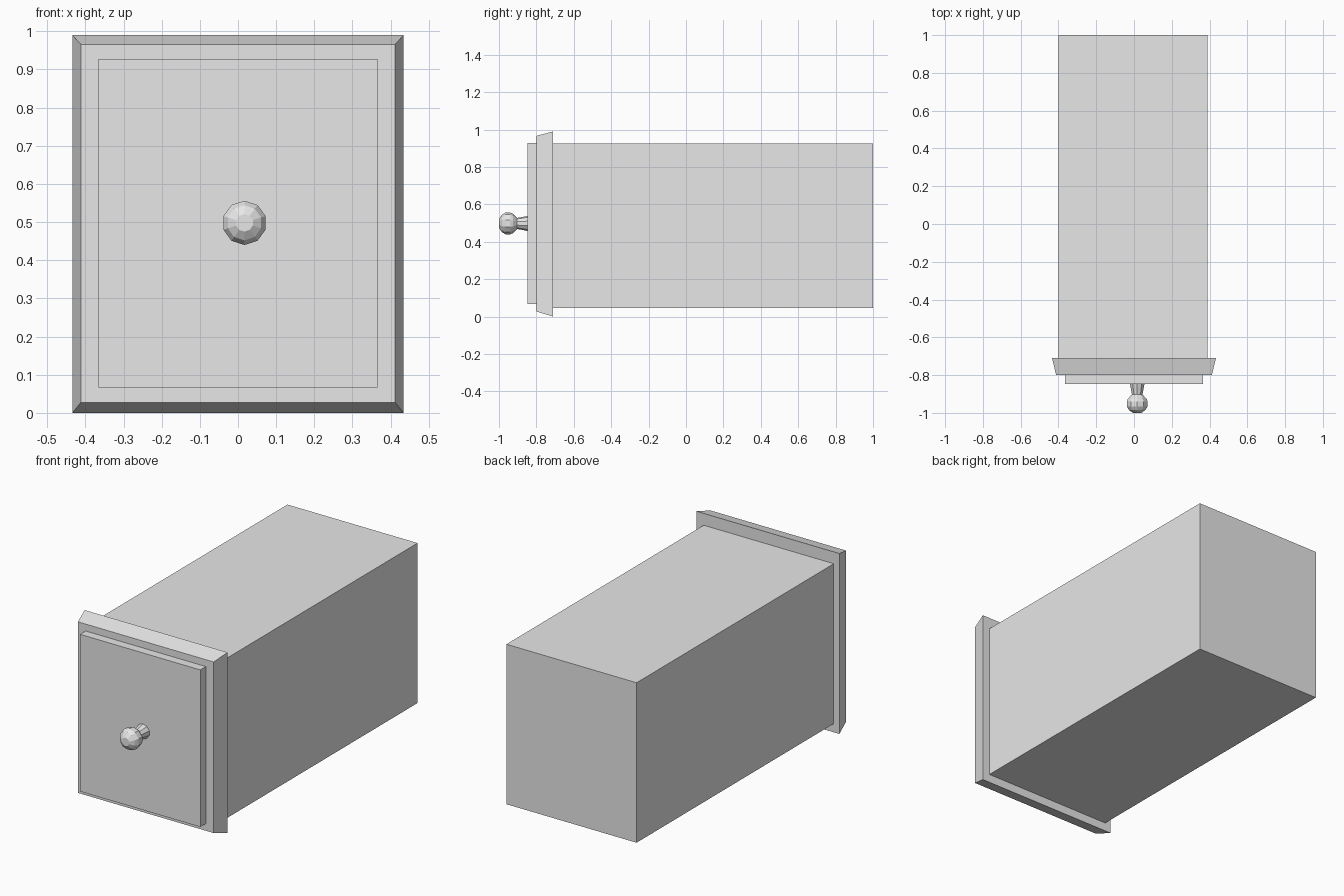
import bpy, bmesh, math

cube = bpy.data.objects.get("Cube")
if cube:
    bpy.data.objects.remove(cube, do_unlink=True)

GREY = (0.8, 0.8, 0.8, 1.0)
mat = bpy.data.materials.new("plain grey")
mat.use_nodes = True
mat.diffuse_color = GREY
mat.node_tree.nodes["Principled BSDF"].inputs["Base Color"].default_value = GREY


def loft(name, rings):
    """Skin a list of equally long vertex rings and cap both ends."""
    bm = bmesh.new()
    loops = [[bm.verts.new(p) for p in ring] for ring in rings]
    for a, b in zip(loops, loops[1:]):
        for i in range(len(a)):
            j = (i + 1) % len(a)
            bm.faces.new((a[i], a[j], b[j], b[i]))
    bm.faces.new(loops[0])
    bm.faces.new(loops[-1])
    bmesh.ops.recalc_face_normals(bm, faces=bm.faces)
    mesh = bpy.data.meshes.new(name)
    bm.to_mesh(mesh)
    bm.free()
    mesh.materials.append(mat)
    obj = bpy.data.objects.new(name, mesh)
    bpy.context.collection.objects.link(obj)
    return obj


def rect(y, x0, x1, z0, z1):
    return [(x0, y, z0), (x1, y, z0), (x1, y, z1), (x0, y, z1)]


def circle(y, r, cx=0.017, cz=0.498, sides=10):
    angles = [math.pi / 2 + 2 * math.pi * i / sides for i in range(sides)]
    return [(cx + r * math.cos(a), y, cz + r * math.sin(a)) for a in angles]


# Long closed drawer body
loft("drawer_box", [rect(-0.71, -0.4, 0.39, 0.047, 0.925),
                    rect(1.0, -0.4, 0.39, 0.047, 0.925)])

# Front board with bevelled rim
loft("front_board", [rect(-0.71, -0.434, 0.434, 0.0, 0.99),
                     rect(-0.80, -0.412, 0.412, 0.027, 0.966)])

# Raised panel on the board
loft("raised_panel", [rect(-0.80, -0.365, 0.365, 0.066, 0.928),
                      rect(-0.848, -0.365, 0.365, 0.066, 0.928)])

# Turned knob: tapered stem and faceted ball
stem = [(-0.848, 0.04), (-0.905, 0.029)]
ball = [(-0.903, 0.03), (-0.925, 0.052), (-0.94, 0.058),
        (-0.965, 0.058), (-0.985, 0.046), (-1.0, 0.023)]
loft("knob_stem", [circle(y, r) for y, r in stem])
loft("knob_ball", [circle(y, r) for y, r in ball])
